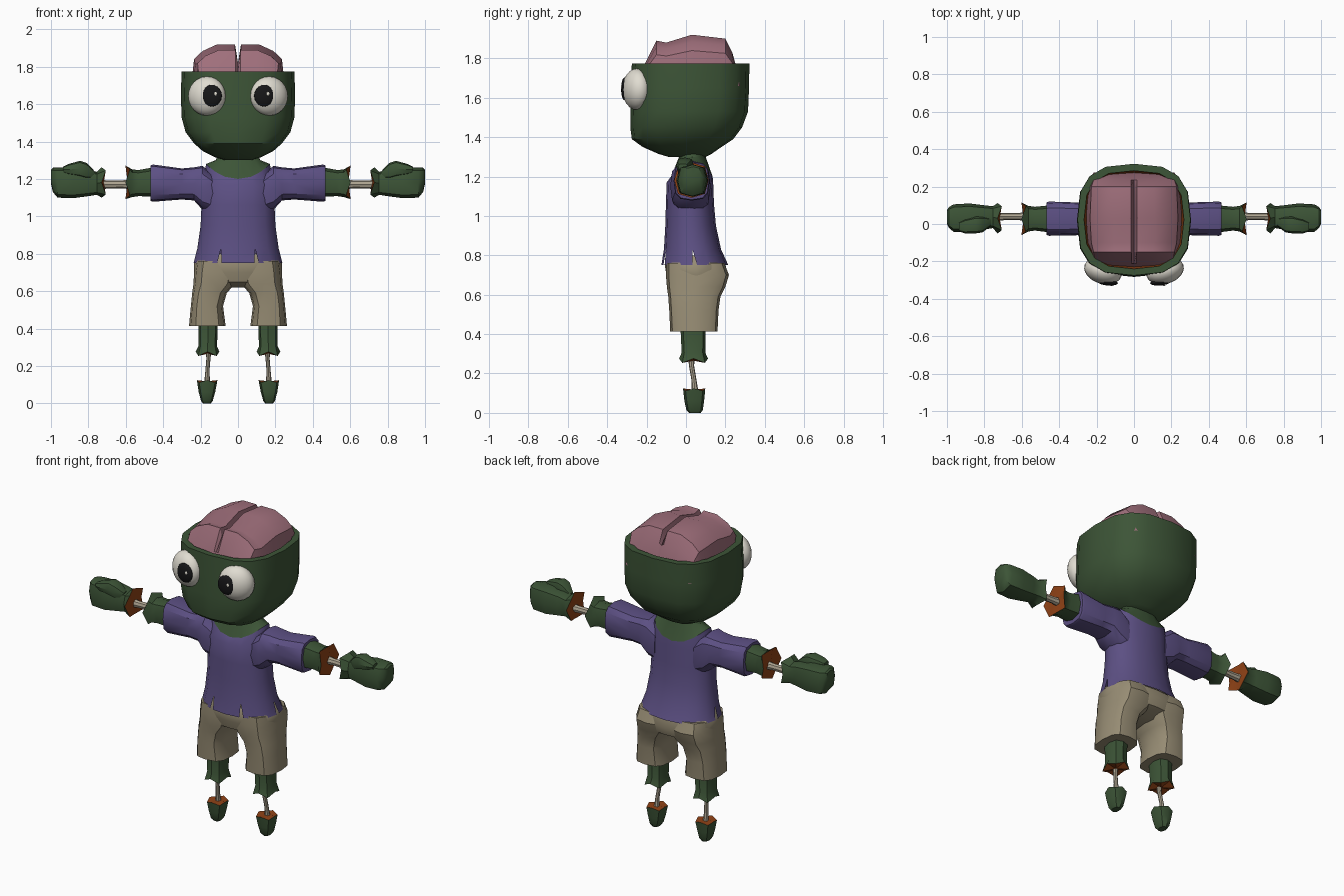
import bpy, bmesh, math
from mathutils import Matrix, Vector

cube = bpy.data.objects.get("Cube")
if cube:
    bpy.data.objects.remove(cube, do_unlink=True)


def material(name, r, g, b):
    m = bpy.data.materials.new(name)
    m.diffuse_color = (r, g, b, 1)
    m.use_nodes = True
    bsdf = next(n for n in m.node_tree.nodes if n.type == 'BSDF_PRINCIPLED')
    bsdf.inputs["Base Color"].default_value = (r, g, b, 1)
    bsdf.inputs["Roughness"].default_value = 0.8
    return m


GREEN = material("green_skin", 0.046, 0.09, 0.038)
PURPLE = material("purple_cloth", 0.108, 0.08, 0.23)
KHAKI = material("khaki_cloth", 0.31, 0.265, 0.175)
FLESH = material("orange_flesh", 0.28, 0.055, 0.008)
PINK = material("pink_brain", 0.35, 0.16, 0.2)
BONE = material("bone", 0.42, 0.37, 0.28)
WHITE = material("eye_white", 0.75, 0.72, 0.64)
BLACK = material("pupil_black", 0.008, 0.008, 0.009)


def finish(name, bm, mats, angle=35):
    bmesh.ops.recalc_face_normals(bm, faces=bm.faces)
    me = bpy.data.meshes.new(name)
    bm.to_mesh(me)
    bm.free()
    for m in mats:
        me.materials.append(m)
    ob = bpy.data.objects.new(name, me)
    bpy.context.collection.objects.link(ob)
    bpy.ops.object.select_all(action='DESELECT')
    ob.select_set(True)
    bpy.context.view_layer.objects.active = ob
    bpy.ops.object.shade_smooth_by_angle(angle=math.radians(angle))
    return ob


def loft(name, rings, mats, axis='z', n=8, power=2.6, side=1, shift=None,
         bands=None, caps=(0, 0), slits=(), angle=35):
    """Skin rings (t, a0, a1, b0, b1); z axis: a=x b=y, x axis: a=y b=z."""
    bm = bmesh.new()
    shift = shift or {}
    loops = []
    for k, (t, a0, a1, b0, b1) in enumerate(rings):
        loop = []
        for i in range(n):
            ang = 2 * math.pi * i / n
            c, s = math.cos(ang), math.sin(ang)
            a = (a0 + a1) / 2 + (a1 - a0) / 2 * math.copysign(abs(c) ** (2 / power), c)
            b = (b0 + b1) / 2 + (b1 - b0) / 2 * math.copysign(abs(s) ** (2 / power), s)
            u = t + (shift[k](i, s) if k in shift else 0)
            p = (a, b, u) if axis == 'z' else (u, a, b)
            loop.append(bm.verts.new((p[0] * side, p[1], p[2])))
        loops.append(loop)
    for k in range(len(loops) - 1):
        for i in range(n):
            j = (i + 1) % n
            f = bm.faces.new((loops[k][i], loops[k][j], loops[k + 1][j], loops[k + 1][i]))
            f.material_index = bands[k] if bands else 0
    # Fan caps keep jagged ends tidy
    for loop, cap in ((loops[0], caps[0]), (loops[-1], caps[1])):
        if cap is not None:
            mid = bm.verts.new(sum((v.co for v in loop), Vector()) / n)
            for i in range(n):
                bm.faces.new((loop[i], loop[(i + 1) % n], mid)).material_index = cap
    # Rip hem vertices apart into triangular slits
    for i in slits:
        v = loops[0][i]
        ahead, behind = loops[0][(i + 1) % n].co.copy(), loops[0][i - 1].co.copy()
        face = next(f for f in v.link_faces if loops[0][(i + 1) % n] in f.verts)
        new = bmesh.utils.face_vert_separate(face, v)
        new.co += (ahead - new.co).normalized() * 0.012
        v.co += (behind - v.co).normalized() * 0.012
    return finish(name, bm, mats, angle)


def ellipsoid(name, centre, radii, mat, turn=0.0, seg=24):
    bm = bmesh.new()
    bmesh.ops.create_uvsphere(bm, u_segments=seg, v_segments=seg // 2, radius=1)
    m = Matrix.Translation(centre) @ Matrix.Rotation(turn, 4, 'Z') @ Matrix.Diagonal((*radii, 1))
    bmesh.ops.transform(bm, matrix=m, verts=bm.verts)
    return finish(name, bm, [mat], 60)


def jag(amount):
    return lambda i, s: amount * (-1) ** i


# Skull bowl: outer shell, flat rim, raw inner wall
loft("head", [
    (1.300, -.07, .07, -.09, .10), (1.315, -.12, .12, -.14, .13),
    (1.350, -.19, .19, -.22, .18), (1.390, -.235, .235, -.275, .24),
    (1.450, -.28, .28, -.283, .285), (1.530, -.302, .302, -.283, .315),
    (1.650, -.305, .305, -.28, .32), (1.775, -.302, .302, -.275, .322),
    (1.775, -.267, .267, -.24, .285), (1.620, -.255, .255, -.22, .27)],
    [GREEN, FLESH], n=16, power=2.8, bands=[0] * 8 + [1], caps=(0, 1))

# Brain: cross-sections along y with a central groove
bm = bmesh.new()
half = [(.016, 1), (.11, 1), (.19, .86), (.235, .69), (.255, 0)]
rows = []
for y, top, wide in [(-.235, 1.66, .85), (-.21, 1.77, .88), (-.15, 1.89, .92),
                     (-.10, 1.88, .97), (.03, 1.92, 1), (.20, 1.90, .97),
                     (.235, 1.83, .92), (.26, 1.74, .88), (.275, 1.66, .85)]:
    right = [(x * wide, 1.66 + (top - 1.66) * f) for x, f in half]
    line = [(-x, z) for x, z in reversed(right)] + [(0, min(top, 1.82))] + right
    rows.append([bm.verts.new((x, y, z)) for x, z in line])
for r0, r1 in zip(rows, rows[1:]):
    for i in range(len(r0) - 1):
        bm.faces.new((r0[i], r0[i + 1], r1[i + 1], r1[i]))
finish("brain", bm, [PINK], 30)

# Shirt body and the neck rising from its scooped collar
collar = (1.28, -.17, .17, -.075, .135)
scoop = lambda i, s: -.08 * s * s
loft("shirt", [
    (.750, -.24, .24, -.125, .215), (.830, -.217, .217, -.112, .178),
    (.950, -.20, .20, -.105, .152), (1.060, -.195, .195, -.102, .142),
    (1.170, -.195, .195, -.098, .138), collar],
    [PURPLE], n=16, power=2.2, shift={5: scoop}, caps=(None, None), slits=(0, 8, 11, 13))
loft("neck", [collar, (1.30, -.12, .12, -.035, .10), (1.34, -.10, .10, -.02, .09)],
     [GREEN], n=16, power=2.2, shift={0: scoop}, caps=(None, 0))

# Shorts: hips
loft("shorts_hips", [
    (.620, -.13, .13, -.03, .12), (.650, -.22, .22, -.085, .195),
    (.700, -.236, .236, -.10, .212), (.755, -.234, .234, -.108, .20),
    (.800, -.20, .20, -.09, .15)], [KHAKI], n=16, power=2.8)

for side, tag in ((1, "left_"), (-1, "right_")):
    # Eye with pupil and glint
    ellipsoid(tag + "eye", (.166 * side, -.25, 1.643), (.103, .07, .105), WHITE, side * .3)
    ellipsoid(tag + "pupil", (.14 * side, -.312, 1.645), (.054, .017, .058), BLACK, side * .08)
    ellipsoid(tag + "glint", (.14 * side + .02, -.327, 1.655), (.009, .004, .012), WHITE, 0, 8)

    # Sleeve with a narrow cuff
    loft(tag + "sleeve", [
        (.13, -.07, .12, 1.02, 1.22), (.19, -.08, .125, 1.035, 1.27),
        (.235, -.065, .12, 1.085, 1.262), (.30, -.06, .115, 1.09, 1.256),
        (.455, -.063, .12, 1.078, 1.277), (.467, -.058, .115, 1.083, 1.272)],
        [PURPLE], axis='x', n=12, power=3, side=side)

    # Torn forearm, bone and hand
    loft(tag + "forearm", [
        (.45, -.045, .10, 1.105, 1.262), (.53, -.035, .092, 1.108, 1.248),
        (.565, -.04, .097, 1.103, 1.25), (.59, -.06, .115, 1.092, 1.272)],
        [GREEN, FLESH], axis='x', power=2.8, side=side, shift={3: jag(.012)}, caps=(0, 1))
    loft(tag + "arm_bone", [
        (.56, .012, .068, 1.143, 1.199), (.62, .022, .058, 1.15, 1.192),
        (.70, .02, .058, 1.148, 1.192), (.75, .012, .066, 1.142, 1.198)],
        [BONE], axis='x', power=2, side=side)
    loft(tag + "hand", [
        (.718, -.05, .112, 1.10, 1.262), (.755, -.022, .095, 1.115, 1.238),
        (.80, -.03, .10, 1.108, 1.25), (.88, -.045, .11, 1.097, 1.262),
        (.965, -.042, .105, 1.10, 1.262), (.99, -.02, .09, 1.13, 1.26),
        (1.0, .0, .075, 1.175, 1.25)],
        [GREEN, FLESH], axis='x', power=3, side=side, shift={0: jag(.011)}, caps=(1, 0))
    loft(tag + "thumb", [
        (.765, -.01, .03, 1.205, 1.24), (.81, -.045, .04, 1.20, 1.286),
        (.845, -.05, .04, 1.21, 1.297), (.905, -.05, .025, 1.222, 1.28),
        (.935, -.04, .01, 1.235, 1.265)],
        [GREEN], axis='x', power=2.8, side=side)

    # Shorts leg
    loft(tag + "shorts_leg", [
        (.413, .066, .262, -.08, .16), (.52, .08, .252, -.085, .165),
        (.59, .06, .245, -.09, .175), (.64, .015, .238, -.097, .20),
        (.70, .0, .235, -.102, .218), (.76, .0, .225, -.10, .195)],
        [KHAKI], n=12, power=3, side=side)

    # Torn shin, bone and foot stump
    loft(tag + "shin", [
        (.265, .10, .226, -.035, .112), (.305, .112, .212, -.022, .098),
        (.43, .108, .212, -.028, .10)],
        [GREEN, FLESH], power=2.8, side=side, shift={0: jag(.011)}, caps=(1, 0))
    loft(tag + "leg_bone", [
        (.10, .148, .182, .03, .064), (.17, .153, .175, .027, .053),
        (.24, .147, .169, .015, .041), (.29, .14, .174, .01, .046)],
        [BONE], power=2, side=side)
    loft(tag + "foot", [
        (.0, .145, .188, .015, .075), (.014, .135, .198, .002, .085),
        (.06, .122, .21, -.008, .092), (.118, .11, .22, -.015, .098)],
        [GREEN, FLESH], power=2.6, side=side, shift={3: jag(.006)}, caps=(0, 1))
